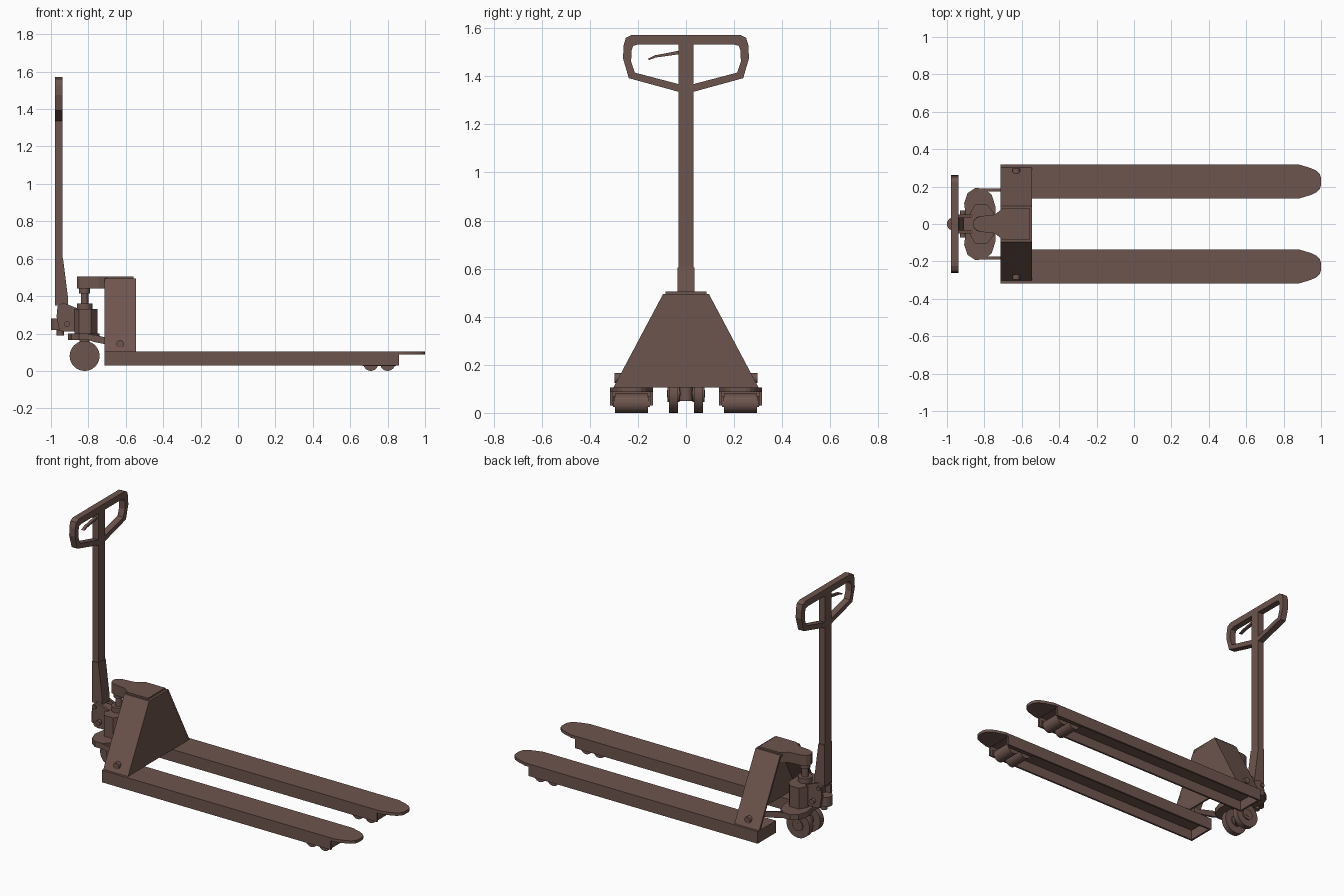
import bpy, bmesh, math
from mathutils import Vector, Matrix

if "Cube" in bpy.data.objects:
    bpy.data.objects.remove(bpy.data.objects["Cube"])

mat = bpy.data.materials.new("brown_paint")
mat.diffuse_color = (0.155, 0.09, 0.075, 1)
mat.use_nodes = True
mat.node_tree.nodes["Principled BSDF"].inputs["Base Color"].default_value = mat.diffuse_color

def finish(name, bm, smooth=False):
    bmesh.ops.recalc_face_normals(bm, faces=bm.faces)
    me = bpy.data.meshes.new(name)
    bm.to_mesh(me)
    bm.free()
    ob = bpy.data.objects.new(name, me)
    bpy.context.collection.objects.link(ob)
    me.materials.append(mat)
    if smooth:
        bpy.ops.object.select_all(action='DESELECT')
        bpy.context.view_layer.objects.active = ob
        ob.select_set(True)
        bpy.ops.object.shade_smooth_by_angle(angle=math.radians(35))
    return ob

def place(axis, p, d):
    """Put a 2D profile point at depth d along the given axis."""
    return {'x': (d, p[0], p[1]), 'y': (p[0], d, p[1]), 'z': (p[0], p[1], d)}[axis]

def prism(name, pts, axis, lo, hi):
    bm = bmesh.new()
    a = [bm.verts.new(place(axis, p, lo)) for p in pts]
    b = [bm.verts.new(place(axis, p, hi)) for p in pts]
    bm.faces.new(a)
    bm.faces.new(b)
    for i in range(len(pts)):
        j = (i + 1) % len(pts)
        bm.faces.new((a[i], a[j], b[j], b[i]))
    return finish(name, bm)

def ring(name, outer, inner, axis, lo, hi):
    bm = bmesh.new()
    loops = [[bm.verts.new(place(axis, p, d)) for p in pts]
             for pts, d in ((outer, lo), (outer, hi), (inner, hi), (inner, lo))]
    n = len(outer)
    for k in range(4):
        a, b = loops[k], loops[(k + 1) % 4]
        for i in range(n):
            j = (i + 1) % n
            bm.faces.new((a[i], a[j], b[j], b[i]))
    return finish(name, bm)

def box(name, x0, x1, y0, y1, z0, z1):
    return prism(name, [(x0, y0), (x1, y0), (x1, y1), (x0, y1)], 'z', z0, z1)

def cyl(name, r, p0, p1, segs=24):
    p0, p1 = Vector(p0), Vector(p1)
    d = p1 - p0
    bm = bmesh.new()
    m = Matrix.Translation((p0 + p1) / 2) @ d.to_track_quat('Z', 'Y').to_matrix().to_4x4()
    bmesh.ops.create_cone(bm, cap_ends=True, segments=segs, radius1=r, radius2=r,
                          depth=d.length, matrix=m)
    return finish(name, bm, True)

def mirrored(half):
    """Close a half outline by reflecting it across its first coordinate."""
    return half + [(-u, v) for u, v in reversed(half) if abs(u) > 1e-6]

for s, side in ((1, "left"), (-1, "right")):
    c = 0.227 * s
    # fork: channel open underneath, closed at the heel
    w, t = 0.09, 0.012
    prism(side + "_fork", [(c - w, .03), (c - w, .105), (c + w, .105), (c + w, .03),
          (c + w - t, .03), (c + w - t, .093), (c - w + t, .093), (c - w + t, .03)],
          'x', -.715, .86)
    box(side + "_fork_heel", -.715, -.703, c - w + t, c + w - t, .03, .093)
    # flat rounded fork tip
    tip = [(.855, w), (.885, w), (.945, .072), (.975, .058), (.993, .04), (1, .02)]
    prism(side + "_fork_tip", [(x, c + y) for x, y in tip] +
          [(x, c - y) for x, y in reversed(tip)], 'z', .087, .105)
    # load rollers and their carrier
    for i, x in enumerate((.71, .80)):
        cyl(f"{side}_load_roller_{i}", .04, (x, c - .068, .04), (x, c + .068, .04))
        cyl(f"{side}_roller_axle_{i}", .012, (x, c - .078, .04), (x, c + .078, .04), 12)
    for k in (-1, 1):
        y = c + k * .073
        box(f"{side}_roller_carrier_{k}", .665, .845, y - .004, y + .004, .025, .07)
    # linkage rod, pivot pin and its washer
    y = .182 * s
    prism(side + "_link_rod", [(-.80, .165), (-.80, .195), (-.76, .192), (-.62, .155),
          (-.62, .125), (-.77, .155)], 'y', y - .007, y + .007)
    cyl(side + "_pivot_pin", .02, (-.63, .17 * s, .145), (-.63, .298 * s, .145), 16)
    # steering wheel with a raised hub
    cyl(side + "_steer_wheel", .08, (-.82, .034 * s, .08), (-.82, .07 * s, .08), 32)
    cyl(side + "_wheel_hub", .035, (-.82, .028 * s, .08), (-.82, .077 * s, .08), 20)

# body shell: sloped sides and top, open at the back and bottom
prism("body_shell", [(-.302, .105), (-.095, .495), (.095, .495), (.302, .105),
      (.288, .105), (.087, .483), (-.087, .483), (-.288, .105)], 'x', -.715, -.545)
prism("body_front_plate", [(-.29, .105), (-.088, .484), (.088, .484), (.29, .105)],
      'x', -.557, -.5455)

# lifting arm on top of the body
arm = [(-.56, .085), (-.70, .085), (-.745, .05), (-.82, .042), (-.848, .03), (-.86, .012)]
prism("lifting_arm", arm + [(x, -y) for x, y in reversed(arm)], 'z', .44, .505)

# pump: piston, collar and housing
cyl("pump_piston", .02, (-.82, 0, .33), (-.82, 0, .45))
cyl("piston_cap", .03, (-.82, 0, .415), (-.82, 0, .442))
cyl("pump_collar", .042, (-.82, 0, .32), (-.82, 0, .36))
prism("pump_housing", [(-.875, -.06), (-.875, .06), (-.85, .105), (-.785, .105),
      (-.75, .06), (-.75, -.06), (-.785, -.105), (-.85, -.105)], 'z', .19, .33)

# wide rocker under the pump, waisted in the middle
rock = [(-.745, 0), (-.74, .09), (-.76, .155), (-.80, .19), (-.85, .192),
        (-.89, .165), (-.908, .11), (-.90, .05), (-.885, 0)]
prism("rocker", rock + [(x, -y) for x, y in reversed(rock[1:-1])], 'z', .165, .2)

# steering stem and wheel axle
cyl("steer_stem", .027, (-.82, 0, .05), (-.82, 0, .2))
cyl("wheel_axle", .015, (-.82, -.078, .08), (-.82, .078, .08), 16)

# handle bracket: side cheeks, core, pivot bolt and pump roller
cheek = [(-.955, .215), (-.97, .29), (-.965, .345), (-.94, .365), (-.91, .355),
         (-.86, .335), (-.86, .21), (-.93, .21)]
for s in (-1, 1):
    prism(f"bracket_cheek_{s}", cheek, 'y', s * .036, s * .052)
box("bracket_core", -.935, -.86, -.036, .036, .21, .33)
cyl("pivot_bolt", .015, (-.915, -.072, .25), (-.915, .072, .25), 12)
cyl("hinge_pin", .013, (-.95, -.06, .335), (-.95, .06, .335), 12)
cyl("pump_roller", .035, (-.965, 0, .22), (-.965, 0, .28))
cyl("release_peg", .02, (-.95, 0, .19), (-.95, 0, .225), 16)

# handle: flared socket, long tube and grip loop
prism("handle_socket", [(-.978, .35), (-.978, .605), (-.936, .605), (-.91, .40),
      (-.91, .35)], 'y', -.036, .036)
box("handle_tube", -.978, -.938, -.031, .031, .60, 1.55)
outer = mirrored([(0, 1.572), (.225, 1.572), (.25, 1.56), (.259, 1.53),
                  (.262, 1.475), (.238, 1.392), (.03, 1.335), (0, 1.335)])
inner = mirrored([(0, 1.532), (.20, 1.532), (.22, 1.526), (.227, 1.505),
                  (.228, 1.46), (.213, 1.415), (.03, 1.367), (0, 1.367)])
ring("grip_loop", outer, inner, 'x', -.978, -.938)
# release trigger
prism("release_trigger", [(-.02, 1.493), (-.02, 1.508), (-.08, 1.496), (-.13, 1.487),
      (-.16, 1.472), (-.152, 1.468), (-.125, 1.478), (-.08, 1.484)], 'x', -.967, -.949)
